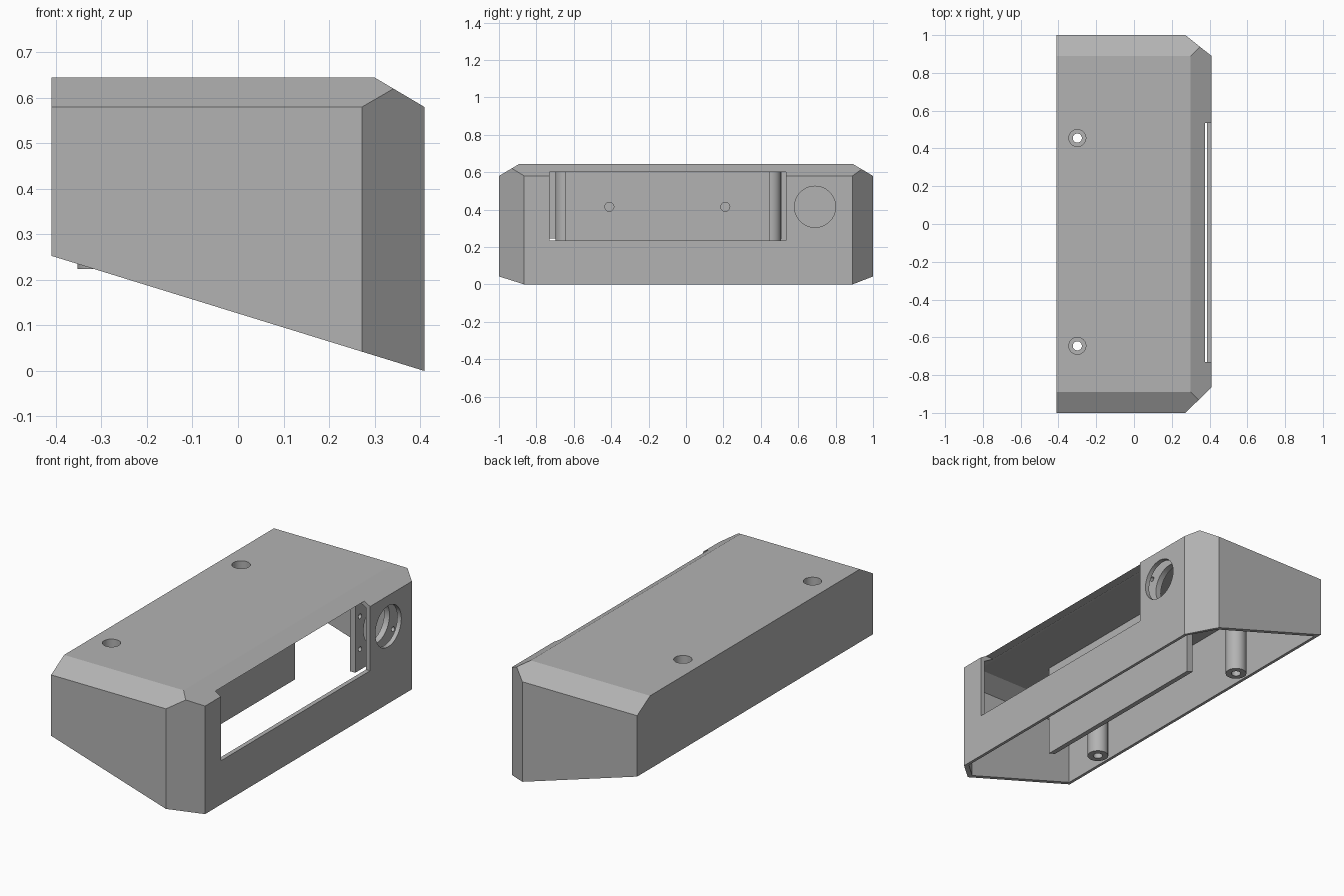
import bpy, bmesh
from mathutils import Vector, Matrix

if "Cube" in bpy.data.objects:
    bpy.data.objects.remove(bpy.data.objects["Cube"], do_unlink=True)

GREY = (0.45, 0.45, 0.45, 1)
grey = bpy.data.materials.new("plain grey")
grey.use_nodes = True
grey.diffuse_color = GREY
grey.node_tree.nodes["Principled BSDF"].inputs["Base Color"].default_value = GREY

WALL = 0.024
RIM = ((0, 0, 0.1265), (-0.253, 0, -0.82))   # sloping underside plane


def finish(name, bm):
    bmesh.ops.recalc_face_normals(bm, faces=bm.faces)
    mesh = bpy.data.meshes.new(name)
    bm.to_mesh(mesh)
    bm.free()
    mesh.materials.append(grey)
    obj = bpy.data.objects.new(name, mesh)
    bpy.context.collection.objects.link(obj)
    return obj


def box_bm(lo, hi):
    lo, hi = Vector(lo), Vector(hi)
    bm = bmesh.new()
    bmesh.ops.create_cube(bm, size=1, matrix=Matrix.Translation((lo + hi) / 2)
                          @ Matrix.Diagonal((*(hi - lo), 1)))
    return bm


def box(name, lo, hi):
    return finish(name, box_bm(lo, hi))


def cylinder(name, centre, radius, length, axis="Z", sides=48):
    bm = bmesh.new()
    turn = Matrix.Rotation(1.5707963, 4, "Y") if axis == "X" else Matrix()
    bmesh.ops.create_cone(bm, cap_ends=True, segments=sides, radius1=radius, radius2=radius,
                          depth=length, matrix=Matrix.Translation(centre) @ turn)
    return finish(name, bm)


def slice_off(bm, point, normal):
    """Cut away everything on the normal's side and cap the opening."""
    cut = bmesh.ops.bisect_plane(bm, geom=bm.verts[:] + bm.edges[:] + bm.faces[:],
                                 plane_co=point, plane_no=normal, clear_outer=True)
    edges = [e for e in cut["geom_cut"] if isinstance(e, bmesh.types.BMEdge)]
    bmesh.ops.contextual_create(bm, geom=edges)


def case_block(name, inset, drop):
    """Chamfered case volume, shrunk by inset, with its underside lowered by drop."""
    bm = box_bm((-0.41 + inset, -1 + inset, -0.5), (0.41 - inset, 1 - inset, 0.645 - inset))
    chamfers = [
        ((0, -1, 0.58), (0, -0.065, 0.11)),
        ((0, 1, 0.58), (0, 0.065, 0.11)),
        ((0.41, 0, 0.58), (0.065, 0, 0.11)),
        ((0.272, -1, 0), (0.135, -0.138, 0)),
        ((0.272, 1, 0), (0.11, 0.138, 0)),
    ]
    for point, normal in chamfers:
        n = Vector(normal).normalized()
        slice_off(bm, Vector(point) - n * inset, n)
    slice_off(bm, Vector(RIM[0]) - Vector((0, 0, drop)), Vector(RIM[1]).normalized())
    return finish(name, bm)


def carve(obj, cutters):
    """Subtract the cutters for good, then discard them."""
    for cutter in cutters:
        mod = obj.modifiers.new("cut", "BOOLEAN")
        mod.operation = "DIFFERENCE"
        mod.solver = "EXACT"
        mod.object = cutter
    bpy.context.view_layer.update()
    deps = bpy.context.evaluated_depsgraph_get()
    mesh = bpy.data.meshes.new_from_object(obj.evaluated_get(deps))
    obj.modifiers.clear()
    obj.data = mesh
    for cutter in cutters:
        bpy.data.objects.remove(cutter, do_unlink=True)
    return obj


def smooth(obj):
    bpy.ops.object.select_all(action="DESELECT")
    obj.select_set(True)
    bpy.context.view_layer.objects.active = obj
    bpy.ops.object.shade_smooth_by_angle(angle=0.5)


POST_X, POST_Y = -0.3, (-0.645, 0.455)
HOLE_Y, HOLE_Z, HOLE_R = 0.69, 0.415, 0.11

# Hollow case: open underside, display window, round port and two screw openings
case = case_block("case_shell", 0, 0)
cutters = [
    case_block("cavity_cutter", WALL, 0.15),
    box("window_cutter", (0.3, -0.73, 0.235), (0.5, 0.535, 0.60)),
    cylinder("port_cutter", (0.41, HOLE_Y, HOLE_Z), HOLE_R, 0.2, "X", 64),
]
cutters += [cylinder("screw_cutter", (POST_X, y, 0.65), 0.045, 0.2) for y in POST_Y]
smooth(carve(case, cutters))

# Screw posts with a wide recess above and a narrow bore below
for label, y in zip(("front", "back"), POST_Y):
    post = cylinder(label + "_screw_post", (POST_X, y, 0.427), 0.053, 0.406)
    smooth(carve(post, [
        cylinder("recess_cutter", (POST_X, y, 0.5), 0.045, 0.4),
        cylinder("bore_cutter", (POST_X, y, 0.3), 0.024, 0.5),
    ]))

# Inner divider hanging from the roof down to the sloping rim
bm = box_bm((-0.015, -0.648, 0), (0.025, 0.45, 0.63))
slice_off(bm, Vector(RIM[0]), Vector(RIM[1]).normalized())
divider = finish("inner_divider", bm)
smooth(carve(divider, [cylinder("divider_hole_cutter", (0, y, 0.415), 0.024, 0.2, "X")
                       for y in (-0.41, 0.21)]))

# Mounting plate behind the round port, with four screw holes
plate = box("port_mounting_plate", (0.308, HOLE_Y - 0.18, 0.215), (0.34, HOLE_Y + 0.18, 0.612))
cutters = [cylinder("plate_port_cutter", (0.32, HOLE_Y, HOLE_Z), HOLE_R, 0.2, "X", 64)]
for sy in (-1, 1):
    for sz in (-1, 1):
        cutters.append(cylinder("plate_screw_cutter",
                                (0.32, HOLE_Y + sy * 0.14, HOLE_Z + sz * 0.088),
                                0.013, 0.2, "X", 24))
smooth(carve(plate, cutters))
